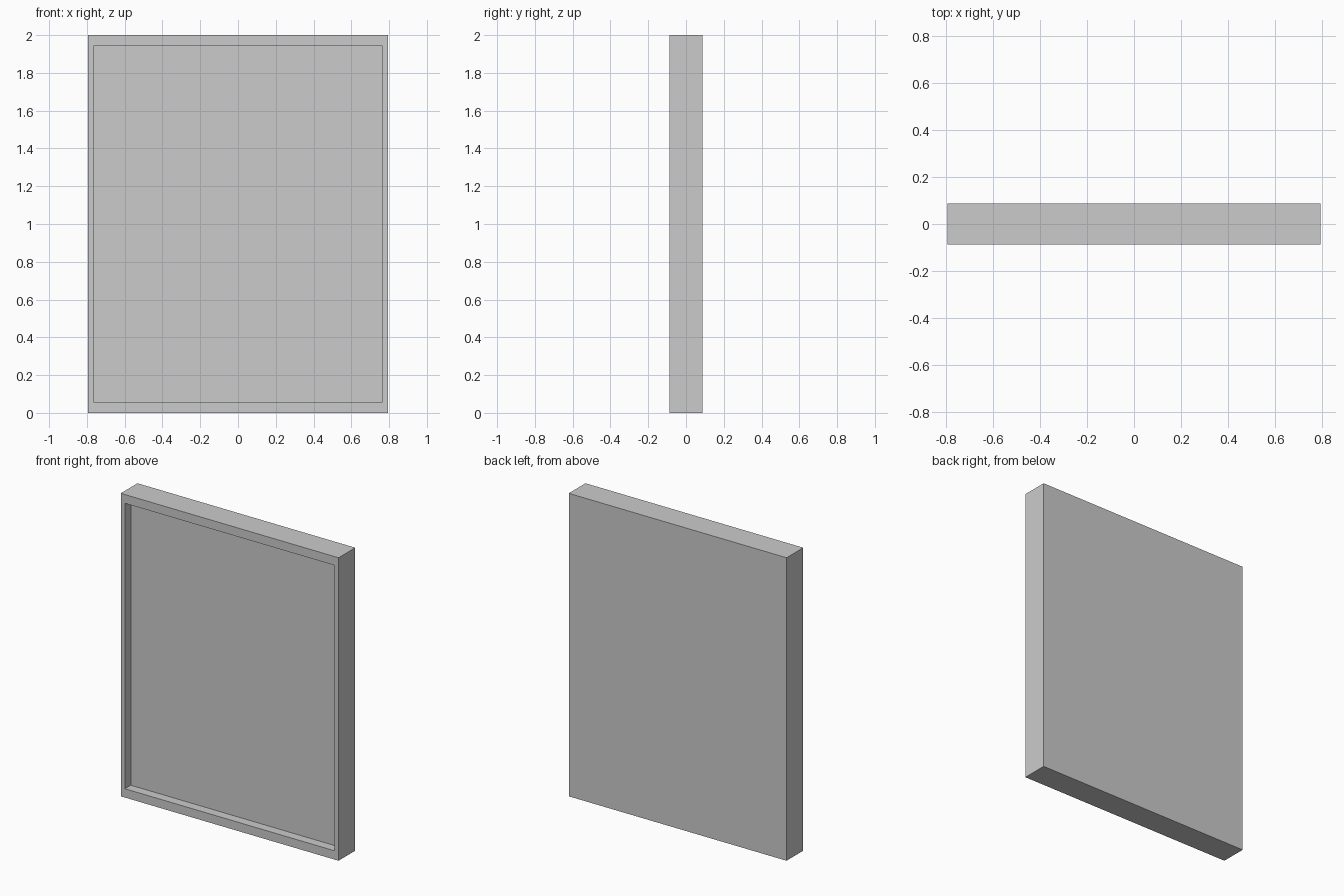
import bpy, bmesh
from mathutils import Vector

if "Cube" in bpy.data.objects:
    bpy.data.objects.remove(bpy.data.objects["Cube"])

W, D, H = 1.59, 0.174, 2.0        # outer size
IN_W, IN_H = 1.53, 1.884          # recess opening
RECESS = 0.061                    # recess depth

# Slab standing on the ground
bm = bmesh.new()
bmesh.ops.create_cube(bm, size=1.0)
for v in bm.verts:
    v.co = Vector((v.co.x * W, v.co.y * D, (v.co.z + 0.5) * H))

# Front border: inset, then fit to the opening (wider top and bottom than sides)
bm.normal_update()
front = min(bm.faces, key=lambda f: f.calc_center_median().y)
bmesh.ops.inset_individual(bm, faces=[front], thickness=0.03)
for v in front.verts:
    v.co.x = IN_W / 2 if v.co.x > 0 else -IN_W / 2
    v.co.z = H / 2 + (IN_H / 2 if v.co.z > H / 2 else -IN_H / 2)

# Sunken panel
panel = bmesh.ops.inset_individual(bm, faces=[front], thickness=0.0)
for v in front.verts:
    v.co.y += RECESS
bmesh.ops.recalc_face_normals(bm, faces=bm.faces)

mesh = bpy.data.meshes.new("framed_panel")
bm.to_mesh(mesh)
bm.free()
obj = bpy.data.objects.new("framed_panel", mesh)
bpy.context.collection.objects.link(obj)
